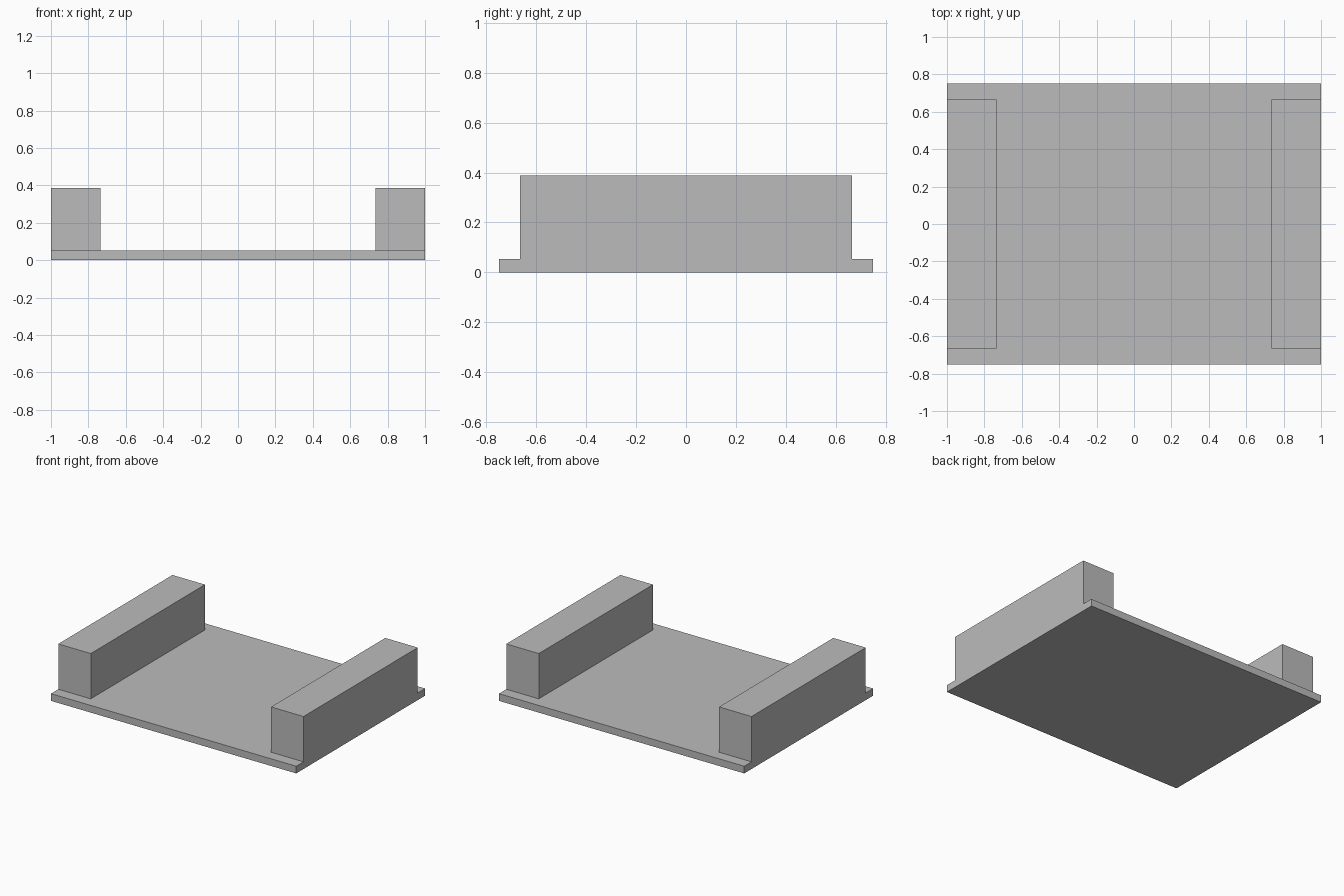
import bpy
import bmesh
from mathutils import Vector

HALF_X, HALF_Y = 1.0, 0.75
BASE_H, RAIL_TOP = 0.053, 0.387
RAIL_INNER_X, RAIL_HALF_Y = 0.735, 0.665

cube = bpy.data.objects.get("Cube")
if cube:
    bpy.data.objects.remove(cube, do_unlink=True)

# Single plain grey
grey = bpy.data.materials.new("plain grey")
grey.use_nodes = True
colour = (0.5, 0.5, 0.5, 1.0)
grey.diffuse_color = colour
grey.node_tree.nodes["Principled BSDF"].inputs["Base Color"].default_value = colour

# Flat base plate
bm = bmesh.new()
bmesh.ops.create_cube(bm, size=1)
for v in bm.verts:
    v.co = Vector((v.co.x * 2 * HALF_X, v.co.y * 2 * HALF_Y, (v.co.z + 0.5) * BASE_H))

# Score the plate along the rail outlines
for axis, offset in (("X", RAIL_INNER_X), ("Y", RAIL_HALF_Y)):
    normal = Vector((axis == "X", axis == "Y", 0))
    for side in (-1, 1):
        bmesh.ops.bisect_plane(bm, geom=bm.verts[:] + bm.edges[:] + bm.faces[:],
                               plane_co=normal * offset * side, plane_no=normal)

# Raise the two side rails, flush with the plate's outer edges
bm.normal_update()
tops = []
for f in bm.faces:
    c = f.calc_center_median()
    if f.normal.z > 0.9 and abs(c.x) > RAIL_INNER_X and abs(c.y) < RAIL_HALF_Y:
        tops.append(f)
raised = bmesh.ops.extrude_face_region(bm, geom=tops)
bmesh.ops.delete(bm, geom=tops, context="FACES_ONLY")
for v in raised["geom"]:
    if isinstance(v, bmesh.types.BMVert):
        v.co.z = RAIL_TOP

# Merge the coplanar faces left by scoring
bmesh.ops.dissolve_limit(bm, angle_limit=0.01, verts=bm.verts[:], edges=bm.edges[:])
bmesh.ops.recalc_face_normals(bm, faces=bm.faces[:])

mesh = bpy.data.meshes.new("base_with_side_rails")
bm.to_mesh(mesh)
bm.free()
mesh.materials.append(grey)
tray = bpy.data.objects.new("base_with_side_rails", mesh)
bpy.context.collection.objects.link(tray)
